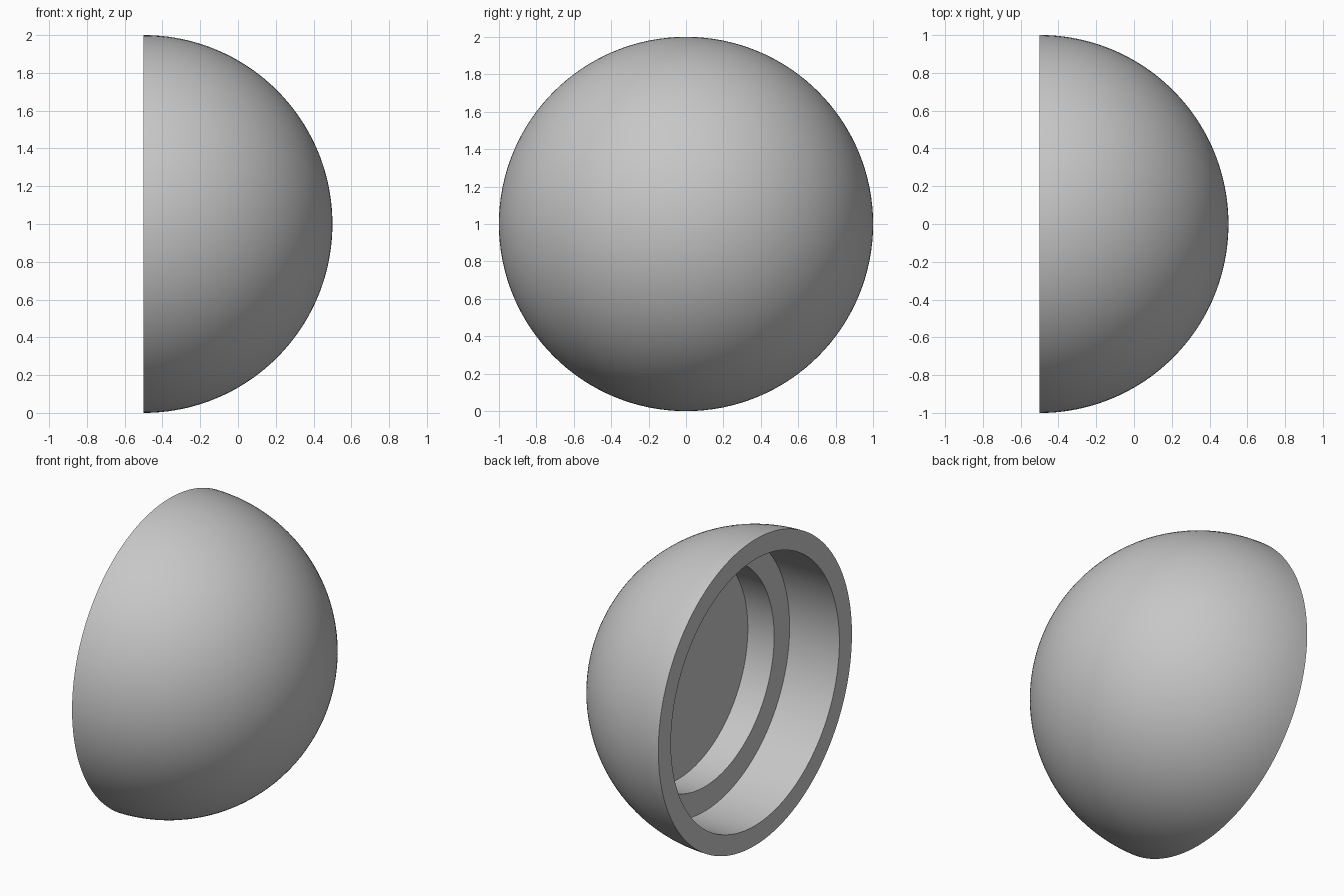
import bpy, bmesh, math

if "Cube" in bpy.data.objects:
    bpy.data.objects.remove(bpy.data.objects["Cube"])

SEGMENTS, ARC_STEPS = 128, 48
BACK_X, CENTRE_Z = -0.5, 1.0

# Profile as (distance from the flat back, radius): stepped recess, rim, dome
profile = [(0.55, 0.0), (0.55, 0.71), (0.36, 0.71), (0.36, 0.87), (0.0, 0.87)]
for i in range(ARC_STEPS + 1):
    a = math.pi / 2 * i / ARC_STEPS
    profile.append((math.sin(a), max(0.0, math.cos(a))))

# Lathe the profile around the x axis
bm = bmesh.new()
rings = []
for depth, radius in profile:
    x = BACK_X + depth
    if radius < 1e-6:
        rings.append([bm.verts.new((x, 0, CENTRE_Z))] * SEGMENTS)
    else:
        rings.append([bm.verts.new((x,
                                    radius * math.cos(2 * math.pi * k / SEGMENTS),
                                    CENTRE_Z + radius * math.sin(2 * math.pi * k / SEGMENTS)))
                      for k in range(SEGMENTS)])
for r0, r1 in zip(rings, rings[1:]):
    for k in range(SEGMENTS):
        n = (k + 1) % SEGMENTS
        corners = list(dict.fromkeys((r0[k], r0[n], r1[n], r1[k])))
        bm.faces.new(corners)
bmesh.ops.recalc_face_normals(bm, faces=bm.faces[:])

mesh = bpy.data.meshes.new("hollow_dome")
bm.to_mesh(mesh)
bm.free()
dome = bpy.data.objects.new("hollow_dome", mesh)
bpy.context.collection.objects.link(dome)

# Single grey colour
grey = bpy.data.materials.new("light grey")
grey.diffuse_color = (0.57, 0.57, 0.57, 1)
grey.use_nodes = True
grey.node_tree.nodes["Principled BSDF"].inputs["Base Color"].default_value = grey.diffuse_color
mesh.materials.append(grey)

# Smooth dome and bores, sharp rims
bpy.context.view_layer.objects.active = dome
dome.select_set(True)
bpy.ops.object.shade_smooth_by_angle(angle=math.radians(30))
